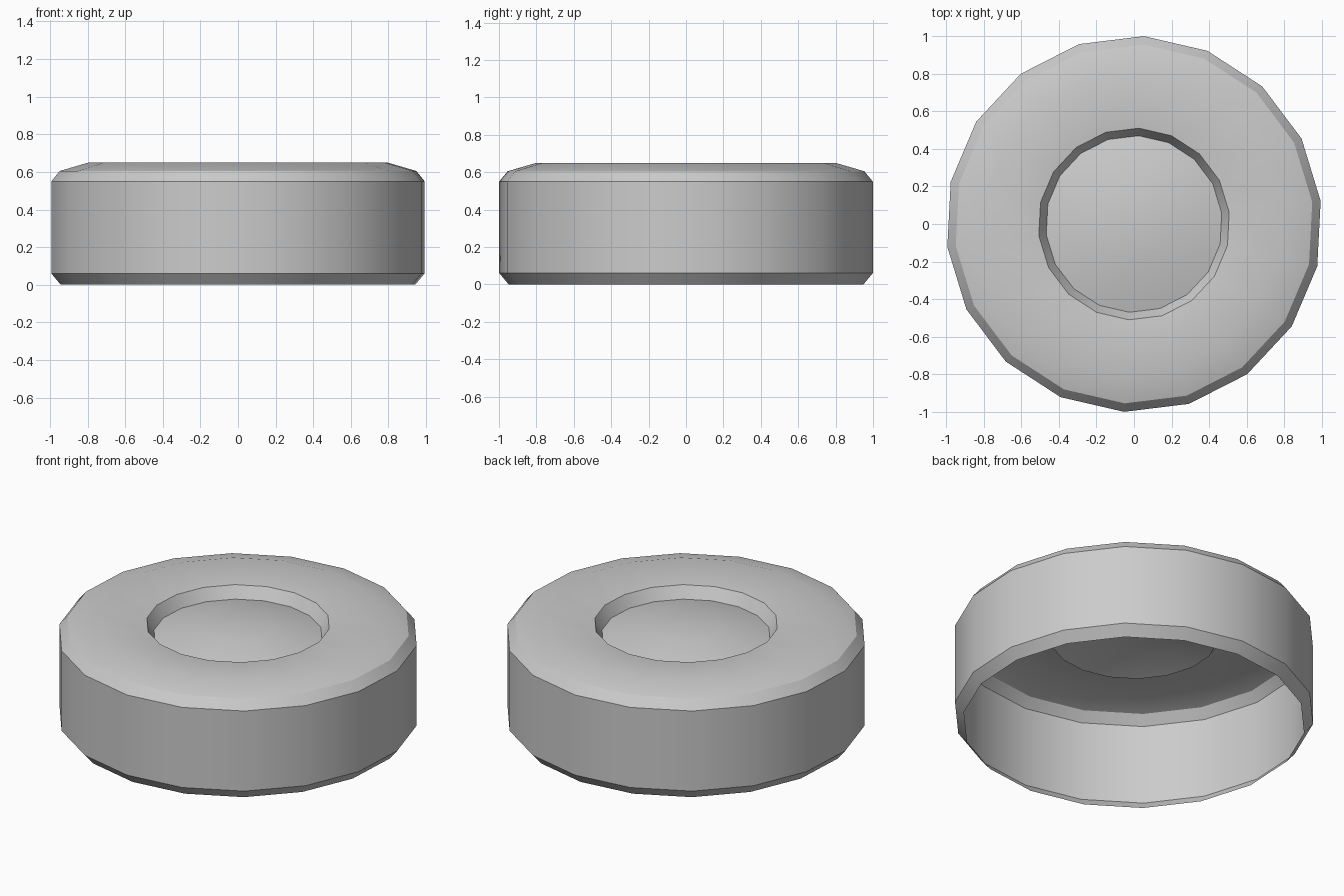
import bpy
import bmesh
from math import cos, sin, radians

cube = bpy.data.objects.get("Cube")
if cube:
    bpy.data.objects.remove(cube)

SIDES = 18
TURN = radians(7)

# One plain grey for the whole shell
grey = bpy.data.materials.new("plain grey")
grey.use_nodes = True
colour = (0.6, 0.6, 0.6, 1)
grey.diffuse_color = colour
grey.node_tree.nodes["Principled BSDF"].inputs["Base Color"].default_value = colour


def lathe(name, profile, cap=False):
    """Spin a (radius, height) profile into an open shell; cap fills the last ring."""
    bm = bmesh.new()
    rings = []
    for r, z in profile:
        angles = [TURN + radians(360) * i / SIDES for i in range(SIDES)]
        rings.append([bm.verts.new((r * cos(a), r * sin(a), z)) for a in angles])
    for low, high in zip(rings, rings[1:]):
        for i in range(SIDES):
            j = (i + 1) % SIDES
            bm.faces.new((low[i], low[j], high[j], high[i]))
    if cap:
        bm.faces.new(rings[-1])
    mesh = bpy.data.meshes.new(name)
    bm.to_mesh(mesh)
    bm.free()
    mesh.materials.append(grey)
    obj = bpy.data.objects.new(name, mesh)
    bpy.context.collection.objects.link(obj)
    bpy.ops.object.select_all(action="DESELECT")
    obj.select_set(True)
    bpy.context.view_layer.objects.active = obj
    bpy.ops.object.shade_smooth_by_angle(angle=radians(30))
    return obj


# Bevelled outer wall, gently crowned top and sloping lip of the hole
lathe("outer_shell", [(0.95, 0), (1, 0.06), (1, 0.55), (0.955, 0.605),
                      (0.80, 0.65), (0.51, 0.62), (0.47, 0.55)])

# Shallow domed cap inside the hole
lathe("centre_dome", [(0.47, 0.55), (0.21, 0.615)], cap=True)
